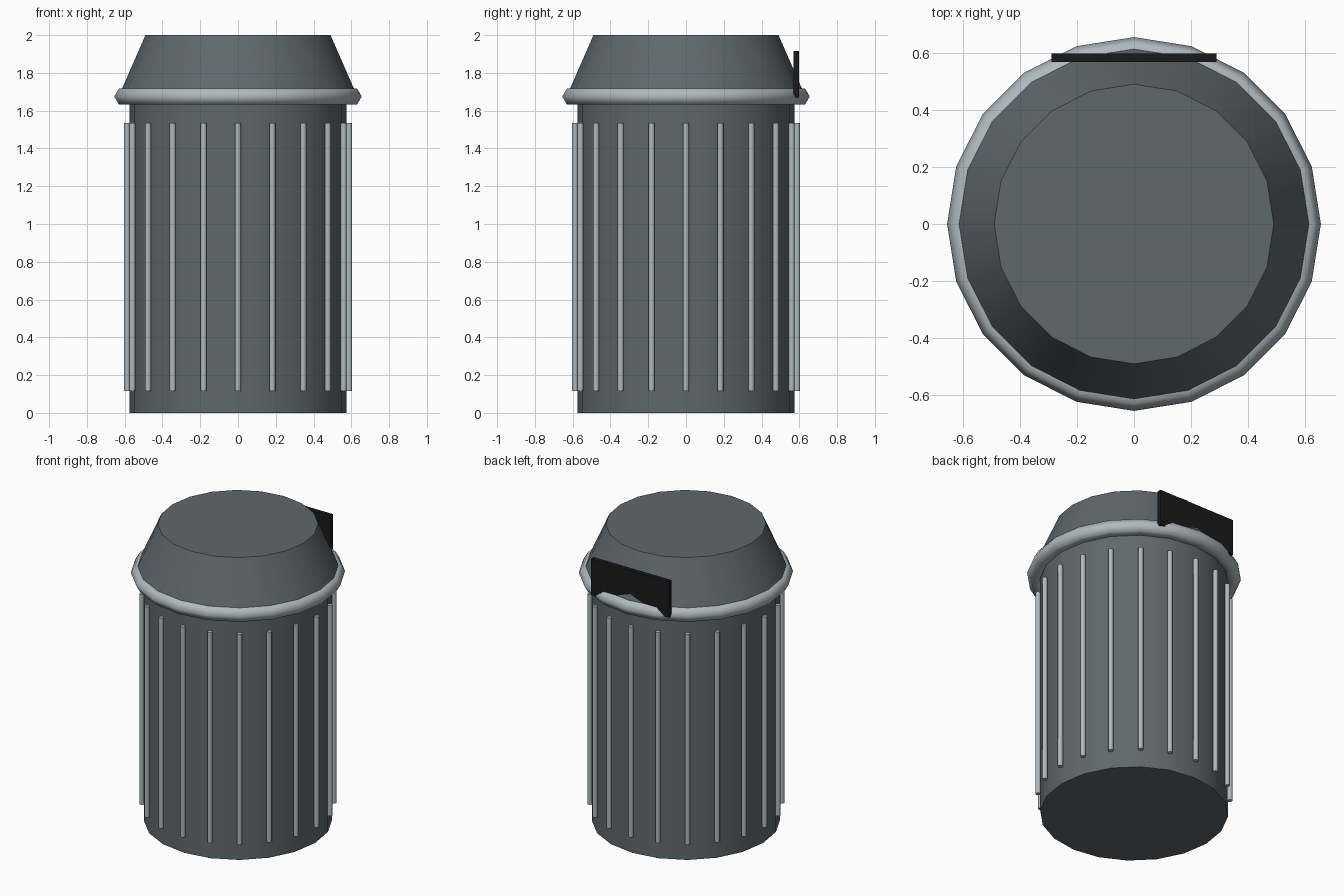
import bpy
from math import cos, sin, tau, radians

if "Cube" in bpy.data.objects:
    bpy.data.objects.remove(bpy.data.objects["Cube"], do_unlink=True)

SIDES = 20


def make_material(name, rgb):
    mat = bpy.data.materials.new(name)
    mat.use_nodes = True
    color = (*rgb, 1)
    mat.diffuse_color = color
    mat.node_tree.nodes["Principled BSDF"].inputs["Base Color"].default_value = color
    return mat


slate = make_material("slate grey", (0.115, 0.14, 0.155))
silver = make_material("light silver", (0.43, 0.49, 0.52))
black = make_material("black", (0.01, 0.01, 0.01))


def finish(name, mat, angle=None):
    obj = bpy.context.active_object
    obj.name = name
    obj.data.materials.append(mat)
    if angle:
        bpy.ops.object.shade_smooth_by_angle(angle=radians(angle))
    return obj


def frustum(name, mat, r_low, r_high, low, high, sides=SIDES, x=0, y=0, angle=30):
    bpy.ops.mesh.primitive_cone_add(vertices=sides, radius1=r_low, radius2=r_high,
                                    depth=high - low, location=(x, y, (low + high) / 2))
    return finish(name, mat, angle)


# Bin body and tapered lid
frustum("body", slate, 0.575, 0.575, 0, 1.67)
frustum("lid", slate, 0.632, 0.49, 1.675, 2)

# Rounded rim between body and lid
bpy.ops.mesh.primitive_torus_add(major_segments=SIDES, minor_segments=6,
                                 major_radius=0.605, minor_radius=0.05,
                                 location=(0, 0, 1.675))
finish("rim", silver)
bpy.ops.object.shade_smooth()

# Vertical ribs around the body
for i in range(SIDES):
    a = tau * i / SIDES
    frustum(f"rib_{i + 1}", silver, 0.016, 0.016, 0.115, 1.535, sides=8,
            x=0.588 * cos(a), y=0.588 * sin(a), angle=50)

# Flat plate at the back of the lid
bpy.ops.mesh.primitive_cube_add(size=1, location=(0, 0.583, 1.793))
plate = finish("back_plate", black)
plate.scale = (0.58, 0.029, 0.244)
